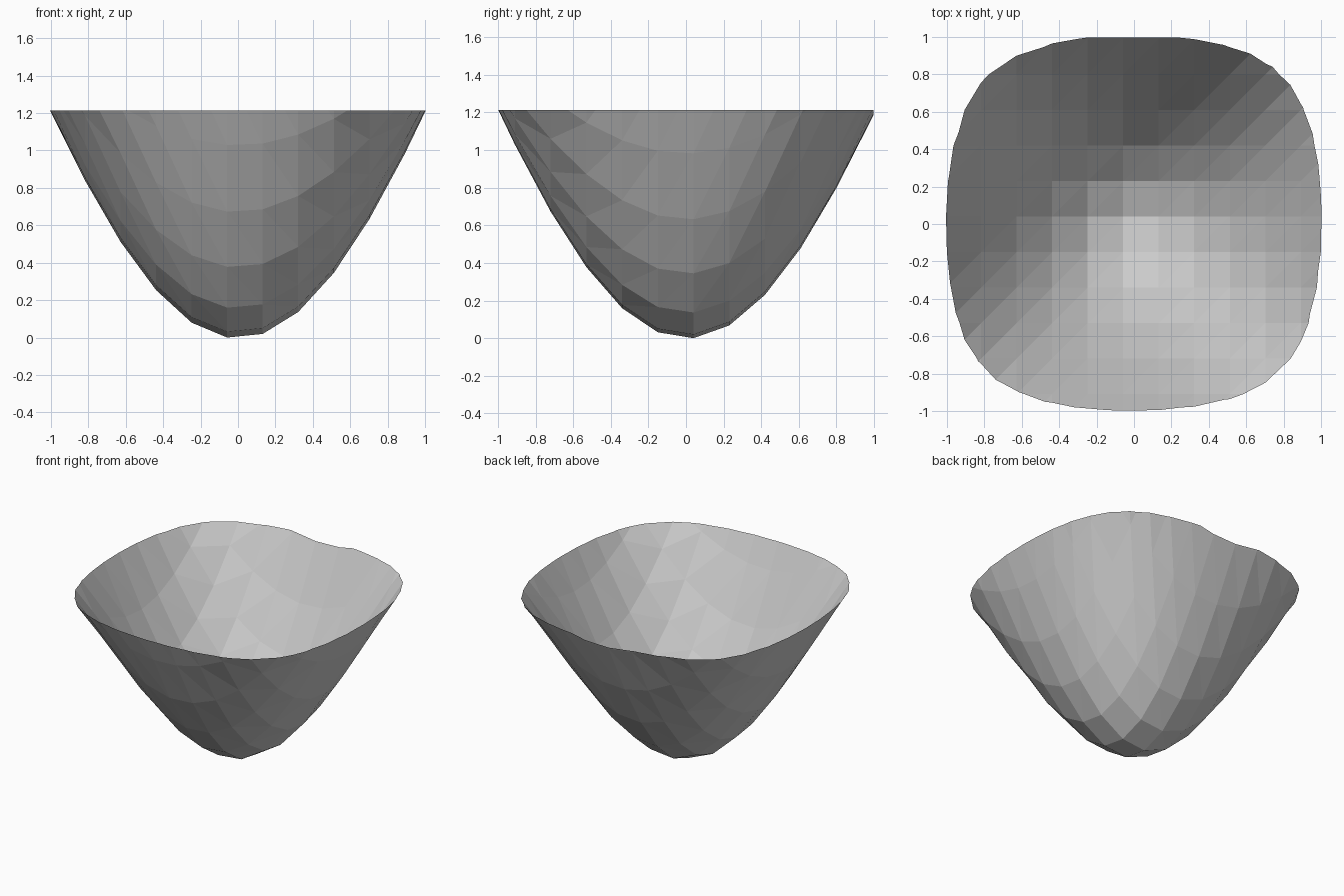
import bpy, bmesh
from math import cos

cube = bpy.data.objects.get("Cube")
if cube:
    bpy.data.objects.remove(cube)

STEP, HEIGHT, RATE, RIM, LIMIT = 0.19, 1.74, 1.26, 1.213, 0.996
X0, Y0 = -0.058, 0.04          # grid node closest to the lowest point


def bowl_height(x, y):
    return HEIGHT * (1 - cos(RATE * x) * cos(RATE * (y - 0.005)))


# Sampled wave surface on a square grid, split into triangles
bm = bmesh.new()
span = range(-6, 7)
low = bowl_height(X0, Y0)
node = {}
for i in span:
    for j in span:
        x, y = X0 + i * STEP, Y0 + j * STEP
        node[i, j] = bm.verts.new((x, y, bowl_height(x, y) - low))
for i in span[:-1]:
    for j in span[:-1]:
        a, b = node[i, j], node[i + 1, j]
        c, d = node[i + 1, j + 1], node[i, j + 1]
        bm.faces.new((a, b, c))
        bm.faces.new((a, c, d))


# Trim the level rim and the flat back edge
def trim(point, normal):
    bmesh.ops.bisect_plane(bm, geom=bm.verts[:] + bm.edges[:] + bm.faces[:],
                           plane_co=point, plane_no=normal, clear_outer=True)


trim((0, 0, RIM), (0, 0, 1))
trim((0, LIMIT, 0), (0, 1, 0))

mesh = bpy.data.meshes.new("bowl_shell")
bm.to_mesh(mesh)
bm.free()
bowl = bpy.data.objects.new("bowl_shell", mesh)
bpy.context.collection.objects.link(bowl)

# Plain grey finish
grey = bpy.data.materials.new("light_grey")
grey.use_nodes = True
colour = (0.6, 0.6, 0.6, 1)
grey.diffuse_color = colour
grey.node_tree.nodes["Principled BSDF"].inputs["Base Color"].default_value = colour
mesh.materials.append(grey)
